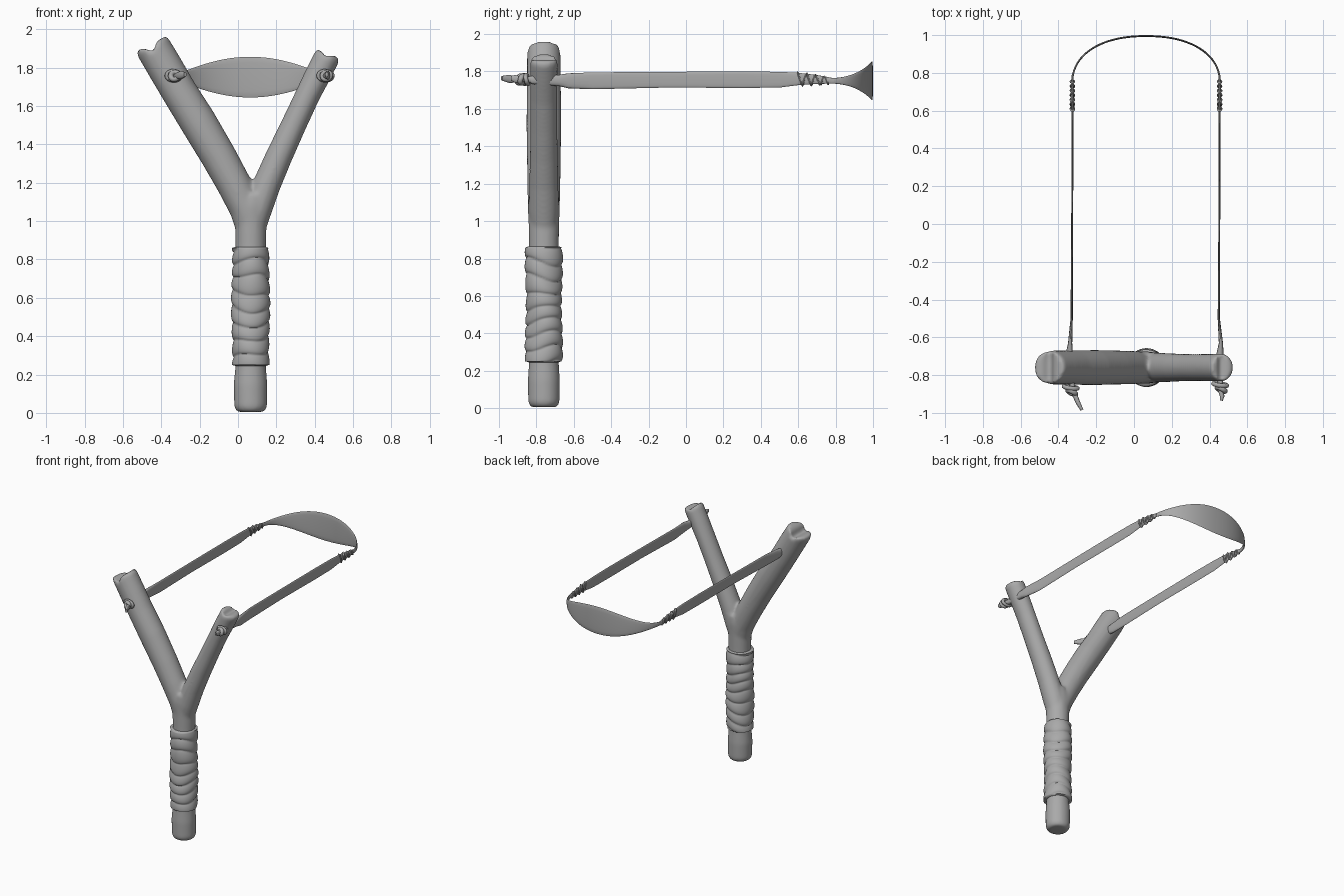
import bpy, bmesh, math
from mathutils import Vector

if "Cube" in bpy.data.objects:
    bpy.data.objects.remove(bpy.data.objects["Cube"])

grey = bpy.data.materials.new("grey")
grey.diffuse_color = (0.4, 0.4, 0.4, 1)
grey.use_nodes = True
grey.node_tree.nodes["Principled BSDF"].inputs["Base Color"].default_value = grey.diffuse_color
FORK_Y = -0.76


def finish(bm, name, angle=50):
    bmesh.ops.recalc_face_normals(bm, faces=bm.faces)
    me = bpy.data.meshes.new(name)
    bm.to_mesh(me)
    bm.free()
    me.materials.append(grey)
    ob = bpy.data.objects.new(name, me)
    bpy.context.collection.objects.link(ob)
    bpy.ops.object.select_all(action='DESELECT')
    ob.select_set(True)
    bpy.context.view_layer.objects.active = ob
    bpy.ops.object.shade_smooth_by_angle(angle=math.radians(angle))
    return ob


def loft(bm, rings, closed=False):
    """Skin a list of point rings, with flat ends unless closed."""
    vs = [[bm.verts.new(p) for p in r] for r in rings]
    n = len(vs[0])
    pairs = list(zip(vs, vs[1:])) + ([(vs[-1], vs[0])] if closed else [])
    for a, b in pairs:
        for i in range(n):
            j = (i + 1) % n
            bm.faces.new((a[i], a[j], b[j], b[i]))
    if not closed:
        bm.faces.new(vs[0][::-1])
        bm.faces.new(vs[-1])


def limb(bm, sections, notch=0.0, n=32):
    """Round branch in the xz plane; sections are (x, z, half width, half depth)."""
    rings = []
    for k, (x, z, w, dp) in enumerate(sections):
        a, b = sections[max(k - 1, 0)], sections[min(k + 1, len(sections) - 1)]
        d = Vector((b[0] - a[0], 0, b[1] - a[1])).normalized()
        u = Vector((d.z, 0, -d.x))
        shrinks = [1.0]
        if k == len(sections) - 1:
            shrinks = [1, 0.9, 0.75, 0.6, 0.45, 0.3, 0.15, 0.02]
        for s in shrinks:
            ring = []
            for i in range(n):
                t = 2 * math.pi * i / n
                c = s * math.cos(t)
                dip = notch * math.exp(-((c + 0.1) / 0.3) ** 2) - (0.012 if s == 1 else 0)
                ring.append(Vector((x, FORK_Y, z)) + u * w * c
                            + Vector((0, dp * s * math.sin(t), 0)) - d * max(dip, 0))
            rings.append(ring)
    loft(bm, rings)


# Forked branch: handle and two arms fused into one
bm = bmesh.new()
limb(bm, [(.066, .005, .070, .070), (.066, .03, .086, .084), (.065, .15, .088, .086),
          (.066, .24, .080, .080), (.066, .6, .080, .080), (.067, .88, .080, .080),
          (.067, .98, .082, .082), (.07, 1.08, .088, .086), (.085, 1.14, .075, .08)])
limb(bm, [(.066, .94, .07, .07), (.045, 1.06, .088, .084), (-.02, 1.19, .09, .088),
          (-.1, 1.335, .093, .09), (-.21, 1.52, .096, .093), (-.31, 1.68, .093, .092),
          (-.38, 1.80, .094, .09), (-.442, 1.905, .093, .09), (-.452, 1.925, .086, .085)],
     notch=.045)
limb(bm, [(.066, .94, .07, .07), (.1, 1.06, .077, .08), (.15, 1.19, .073, .078),
          (.215, 1.34, .07, .075), (.29, 1.50, .066, .072), (.36, 1.65, .065, .072),
          (.42, 1.77, .068, .073), (.463, 1.855, .068, .074), (.47, 1.873, .06, .067)],
     notch=.025)
fork = finish(bm, "forked_branch")
m = fork.modifiers.new("fuse", 'REMESH')
m.mode, m.voxel_size = 'VOXEL', 0.011
m.use_smooth_shade = True
m = fork.modifiers.new("soften", 'SMOOTH')
m.factor, m.iterations = 0.5, 8

# Cord grip: overlapping slanted turns
bm = bmesh.new()
rings, N, M = [], 40, 110
for k in range(M + 1):
    z = .245 + .62 * k / M
    ring = []
    for i in range(N):
        t = 2 * math.pi * i / N
        slant = z + .018 * math.cos(t + 2.5 * math.sin(5 * z)) + .012 * math.sin(2 * t + 9 * z)
        f = (slant / .078) % 1
        r = .088 + .012 * (math.sin(math.pi * f ** .7)) ** .6 + .003 * math.sin(2 * t + 14 * z)
        if k in (0, M):
            r = .08
        ring.append((.066 + r * math.cos(t), FORK_Y + r * math.sin(t), z))
    rings.append(ring)
loft(bm, rings)
finish(bm, "grip_wrap", 70)


def strap(name, stations, n=16, power=.7):
    """Flat band; stations are (x, y, z, half thickness, half height)."""
    rings = []
    for k, (x, y, z, th, h) in enumerate(stations):
        a, b = stations[max(k - 1, 0)], stations[min(k + 1, len(stations) - 1)]
        d = Vector((b[0] - a[0], b[1] - a[1], 0)).normalized()
        side = Vector((d.y, -d.x, 0))
        ring = []
        for i in range(n):
            t = 2 * math.pi * i / n
            c, s = math.cos(t), math.sin(t)
            ring.append(Vector((x, y, z)) + side * th * math.copysign(abs(c) ** power, c)
                        + Vector((0, 0, h * s)))
        rings.append(ring)
    bm = bmesh.new()
    loft(bm, rings)
    return finish(bm, name, 60)


def torus(bm, centre, axis, major, minor, stretch=1.0, n=24, k=8):
    axis = Vector(axis).normalized()
    u = axis.cross(Vector((0, 0, 1))).normalized()
    v = axis.cross(u)
    rings = []
    for i in range(n):
        a = 2 * math.pi * i / n
        rad = u * math.cos(a) + v * math.sin(a) * stretch
        rings.append([Vector(centre) + rad * (major + minor * math.cos(2 * math.pi * j / k))
                      + axis * minor * math.sin(2 * math.pi * j / k) for j in range(k)])
    loft(bm, rings, closed=True)


for label, x0, x1, kx, ky, tail in (("left", -.342, -.326, -.335, -.865, (-.275, -.985)),
                                    ("right", .456, .453, .456, -.85, (.462, -.935))):
    # Elastic band passing through the arm
    strap(label + "_band", [(x0, -.83, 1.755, .018, .022), (x0, -.68, 1.752, .018, .03),
                            (x0 + .004, -.63, 1.75, .011, .04), (x1 - .004, -.5, 1.75, .006, .045),
                            (x1 - .002, -.1, 1.756, .005, .042), (x1, .3, 1.756, .005, .044),
                            (x1, .5, 1.756, .005, .042), (x1, .6, 1.76, .006, .033),
                            (x1, .7, 1.757, .007, .024), (x1, .79, 1.75, .005, .014)])
    # Tie thread binding the band to the pouch
    bm = bmesh.new()
    for i in range(7):
        torus(bm, (x1, .61 + .024 * i, 1.759 - .0015 * i), (.1, 1, .35 * (-1) ** i),
              .010, .005, 3.0 - .22 * i, 16, 6)
    finish(bm, label + "_tie")
    # Knot in front of the arm
    bm = bmesh.new()
    torus(bm, (kx, ky, 1.757), (.15, 1, .2), .036, .012, .75)
    torus(bm, (kx + .005, ky - .025, 1.757), (.5, 1, -.3), .022, .015, .9)
    finish(bm, label + "_knot")
    # Loose end flaring out of the knot
    tx, ty = tail
    strap(label + "_band_end", [(kx, ky + .04, 1.757, .014, .02),
                                (kx + .3 * (tx - kx), ky - .03, 1.757, .014, .014),
                                ((kx + tx) / 2 + .008, (ky + ty) / 2 - .02, 1.76, .012, .022),
                                (tx, ty, 1.764, .008, .012)])

# Leather pouch: bowed strip, broad in the middle
pouch = []
for i in range(41):
    f = i / 40
    a = math.pi * (1 - f)
    c, s = math.cos(a), math.sin(a)
    x = .064 + .391 * math.copysign(abs(c) ** .9, c)
    y = .745 + .25 * s ** .9 if s > 1e-6 else .745
    w = max(0, 1 - ((x - .064) / .391) ** 2)
    pouch.append((x, y, 1.75, .005, .014 + .092 * w ** 1.15))
strap("pouch", pouch)
